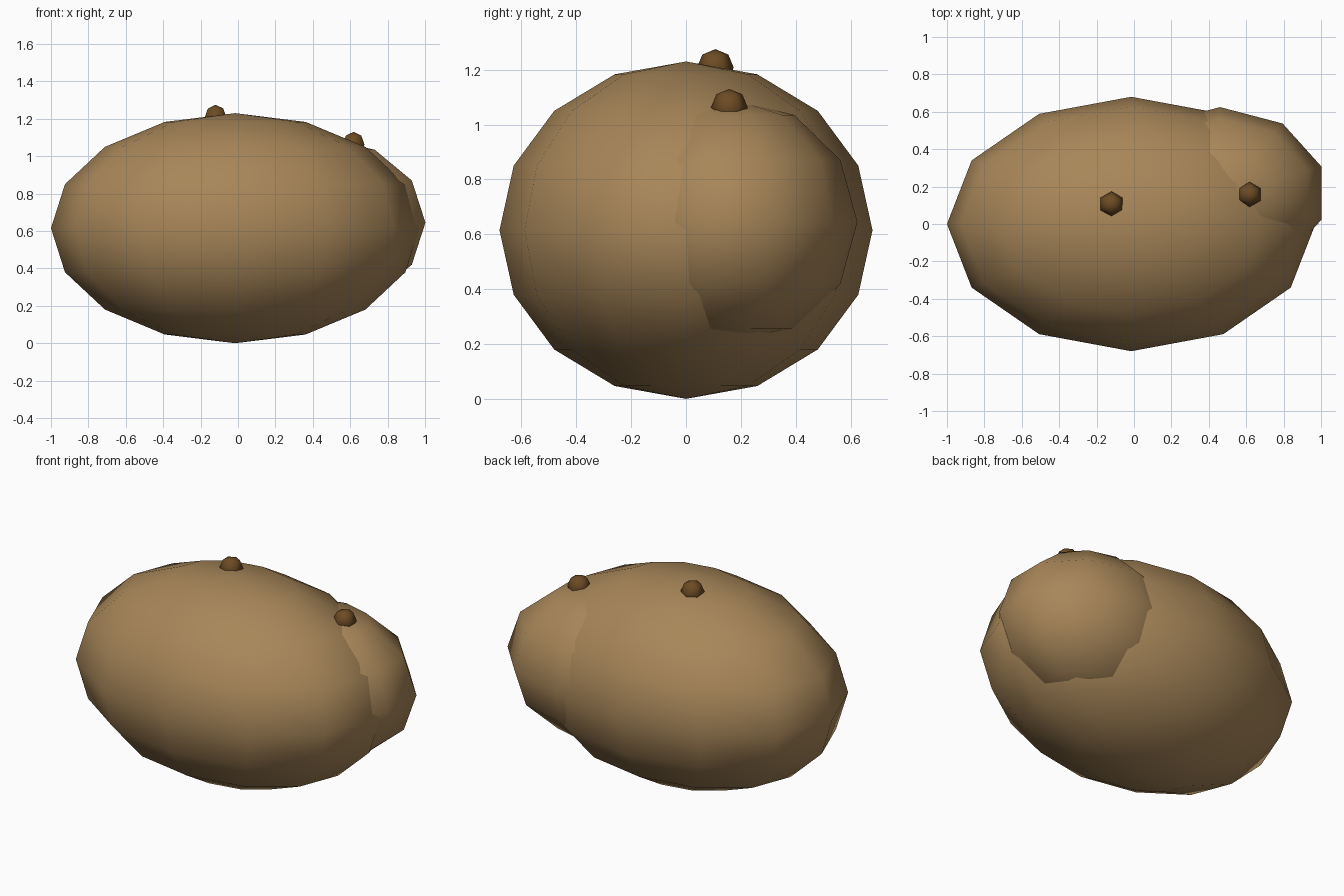
import bpy
import bmesh
from mathutils import Matrix, Vector

cube = bpy.data.objects.get("Cube")
if cube:
    bpy.data.objects.remove(cube, do_unlink=True)


def make_material(name, rgb):
    mat = bpy.data.materials.new(name)
    mat.use_nodes = True
    color = (*rgb, 1.0)
    mat.diffuse_color = color
    mat.node_tree.nodes["Principled BSDF"].inputs["Base Color"].default_value = color
    return mat


def ellipsoid(name, center, radii, segments, rings, mat):
    """Low-poly sphere with upright poles, scaled to the given radii."""
    bm = bmesh.new()
    bmesh.ops.create_uvsphere(bm, u_segments=segments, v_segments=rings, radius=1.0)
    # Put one meridian on the +y axis
    widest = max(bm.verts, key=lambda v: round(v.co.y, 4))
    if widest.co.y < 0.999:
        bmesh.ops.rotate(bm, verts=bm.verts, cent=(0, 0, 0),
                         matrix=Matrix.Rotation(3.14159265 / segments, 3, "Z"))
    bmesh.ops.scale(bm, vec=Vector(radii), verts=bm.verts)
    for face in bm.faces:
        face.smooth = True
    mesh = bpy.data.meshes.new(name)
    bm.to_mesh(mesh)
    bm.free()
    mesh.materials.append(mat)
    obj = bpy.data.objects.new(name, mesh)
    obj.location = center
    bpy.context.collection.objects.link(obj)
    return obj


skin = make_material("tan skin", (0.39, 0.24, 0.10))
bud = make_material("dark brown bud", (0.15, 0.07, 0.017))

# Main lump and the smaller bulge on its back left
ellipsoid("body", (-0.015, 0, 0.615), (0.985, 0.68, 0.615), 12, 8, skin)
ellipsoid("side_bulge", (0.46, 0.165, 0.645), (0.57, 0.46, 0.45), 10, 6, skin)

# Small buds sitting on top
for name, center in (("middle_bud", (-0.12, 0.107, 1.208)),
                     ("left_bud", (0.618, 0.158, 1.063))):
    ellipsoid(name, center, (0.067, 0.067, 0.067), 6, 4, bud)
